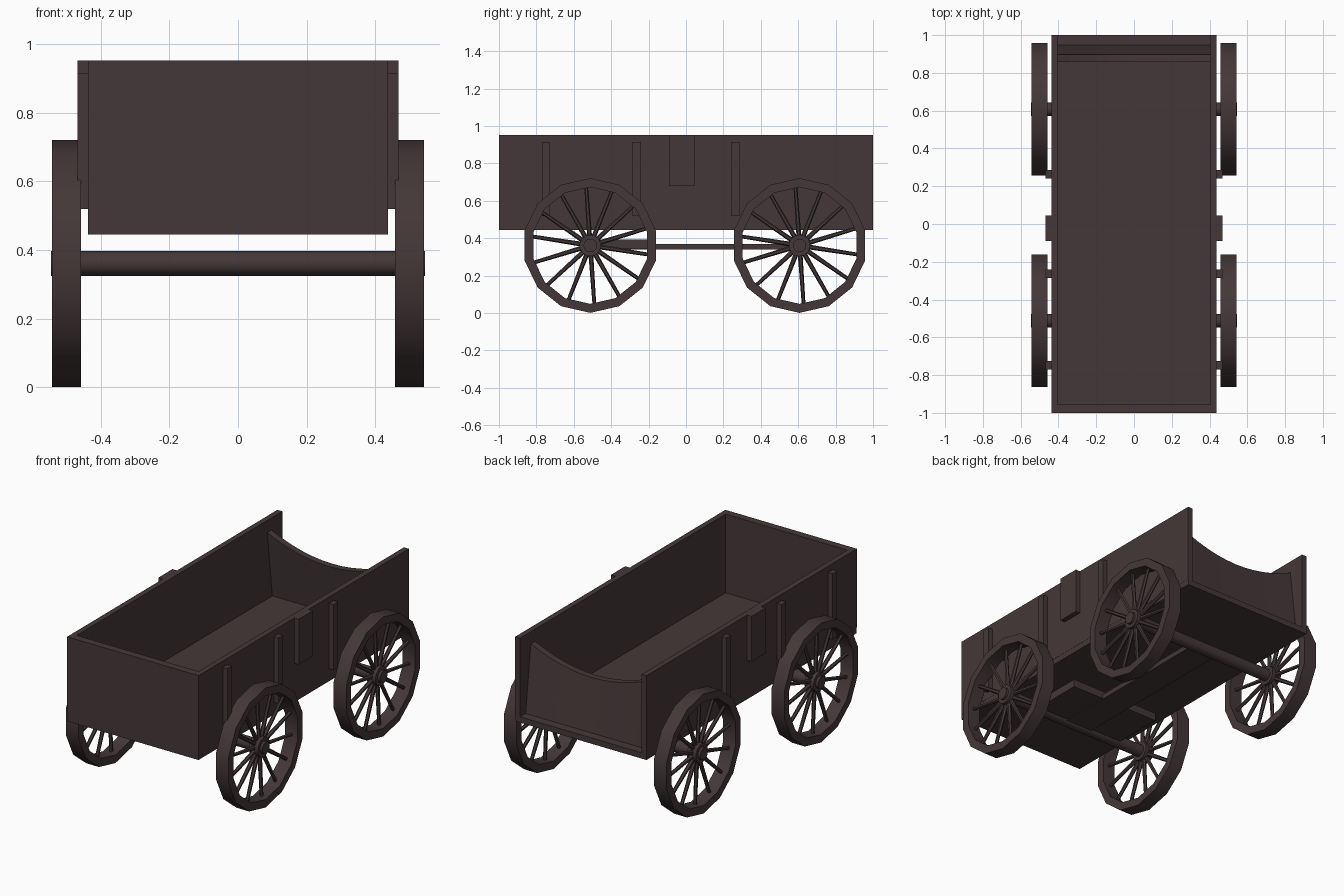
import bpy, bmesh, math
from mathutils import Matrix, Vector

if "Cube" in bpy.data.objects:
    bpy.data.objects.remove(bpy.data.objects["Cube"])

wood = bpy.data.materials.new("dark_wood")
wood.diffuse_color = (0.058, 0.039, 0.040, 1)
wood.use_nodes = True
wood.node_tree.nodes["Principled BSDF"].inputs["Base Color"].default_value = wood.diffuse_color


def finish(name, bm, smooth=False):
    bmesh.ops.recalc_face_normals(bm, faces=bm.faces)
    me = bpy.data.meshes.new(name)
    bm.to_mesh(me)
    bm.free()
    me.materials.append(wood)
    ob = bpy.data.objects.new(name, me)
    bpy.context.collection.objects.link(ob)
    if smooth:
        bpy.ops.object.select_all(action='DESELECT')
        ob.select_set(True)
        bpy.context.view_layer.objects.active = ob
        bpy.ops.object.shade_smooth_by_angle(angle=math.radians(30))
    return ob


def box(name, x0, x1, y0, y1, z0, z1):
    bm = bmesh.new()
    size = Matrix.Diagonal((x1 - x0, y1 - y0, z1 - z0, 1))
    mid = Matrix.Translation(((x0 + x1) / 2, (y0 + y1) / 2, (z0 + z1) / 2))
    bmesh.ops.create_cube(bm, size=1, matrix=mid @ size)
    return finish(name, bm)


def rod(bm, a, b, r0, r1, sides):
    a, b = Vector(a), Vector(b)
    d = b - a
    rot = d.to_track_quat('Z', 'Y').to_matrix().to_4x4()
    bmesh.ops.create_cone(bm, cap_ends=True, segments=sides, radius1=r0, radius2=r1,
                          depth=d.length, matrix=Matrix.Translation((a + b) / 2) @ rot)


# Cargo box
TOP, BOT = 0.953, 0.445
box("floor", -0.437, 0.437, -1, 1, BOT, 0.48)
box("front_board", -0.405, 0.405, -1, -0.955, 0.48, TOP)
for s, side in ((-1, "left"), (1, "right")):
    xs = sorted((s * 0.405, s * 0.438))
    box(side + "_side_board", *xs, -1, 1, 0.48, TOP)
    xs = sorted((s * 0.436, s * 0.468))
    for i, y in enumerate((-0.748, -0.263, 0.263)):
        box(f"{side}_batten_{i + 1}", *xs, y - 0.022, y + 0.022, 0.52, 0.915)
    box(side + "_brake_block", *xs, -0.09, 0.045, 0.68, TOP)

# Leaning tailgate with a scooped top edge
bm = bmesh.new()
N = 12
rows = []
for i in range(N + 1):
    t = -1 + 2 * i / N
    x, z = 0.405 * t, 0.785 + 0.095 * t * t
    rows.append([bm.verts.new(p) for p in ((x, 0.947, 0.478), (x, 0.897, z),
                                           (x, 0.857, z), (x, 0.905, 0.478))])
for a, b in zip(rows, rows[1:]):
    for k in range(4):
        m = (k + 1) % 4
        bm.faces.new((a[k], a[m], b[m], b[k]))
bm.faces.new(rows[0])
bm.faces.new(rows[-1])
finish("tailgate", bm)

# Running gear under the box
AXLE_Z = 0.361
box("reach_pole", -0.09, 0.09, -0.5, 0.6, 0.34, 0.37)
box("front_bolster", -0.3, 0.3, -0.48, -0.17, 0.345, 0.392)


# Wheel: ring rim, tapered spokes and a hub
def wheel(name, x, y):
    def pt(r, a, dx=0.0):
        return (x + dx, y + r * math.cos(a), AXLE_Z + r * math.sin(a))
    bm = bmesh.new()
    n = 14
    rings = []
    for i in range(n):
        a = math.pi / 2 + math.tau * i / n
        rings.append([bm.verts.new(pt(r, a, dx)) for r, dx in
                      ((0.36, -0.042), (0.36, 0.042), (0.312, 0.042), (0.312, -0.042))])
    for i in range(n):
        p, q = rings[i], rings[(i + 1) % n]
        for k in range(4):
            m = (k + 1) % 4
            bm.faces.new((p[k], p[m], q[m], q[k]))
    finish(name + "_rim", bm, True)
    bm = bmesh.new()
    for i in range(n):
        a = math.radians(274) + math.tau * i / n
        rod(bm, pt(0.04, a), pt(0.315, a), 0.013, 0.010, 6)
    finish(name + "_spokes", bm, True)
    bm = bmesh.new()
    rod(bm, (x - 0.03, y, AXLE_Z), (x + 0.03, y, AXLE_Z), 0.058, 0.058, 14)
    finish(name + "_hub", bm, True)


for end, y in (("front", -0.512), ("rear", 0.607)):
    bm = bmesh.new()
    rod(bm, (-0.545, y, AXLE_Z), (0.545, y, AXLE_Z), 0.036, 0.036, 16)
    finish(end + "_axle", bm, True)
    for side, x in (("left", -0.5), ("right", 0.5)):
        wheel(f"{end}_{side}_wheel", x, y)
